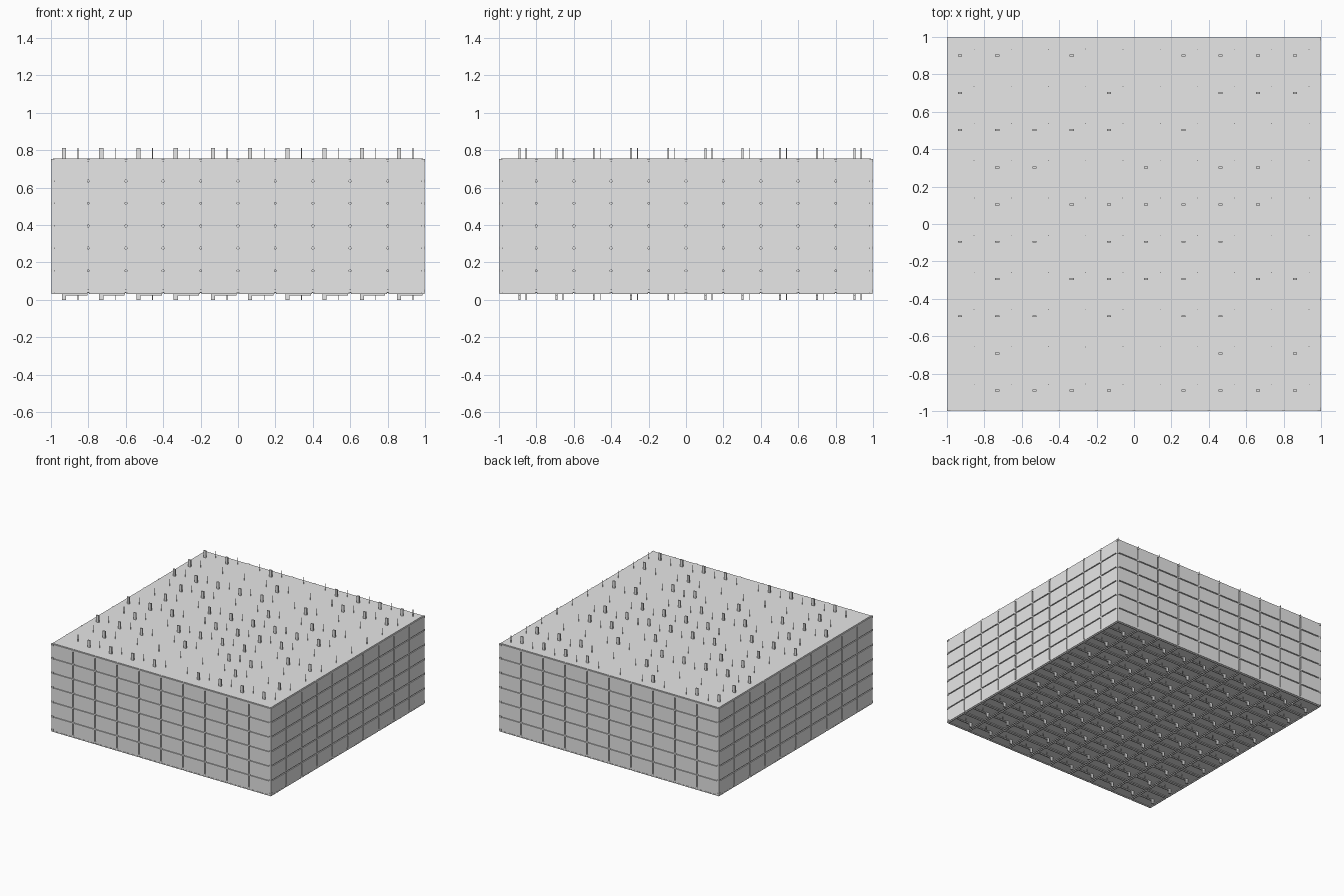
import bpy
import bmesh
from mathutils import Matrix, Vector

cube = bpy.data.objects.get("Cube")
if cube:
    bpy.data.objects.remove(cube, do_unlink=True)

N, ROWS = 10, 6                 # cells per side, wall courses
BASE, TOP = 0.037, 0.755        # underside and roof of the block
PITCH, COURSE = 2 / N, (TOP - BASE) / ROWS
GAP, DEPTH = 0.008, 0.01        # joint between panels

grey = bpy.data.materials.new("light_grey")
grey.diffuse_color = (0.8, 0.8, 0.8, 1)
grey.use_nodes = True
grey.node_tree.nodes["Principled BSDF"].inputs["Base Color"].default_value = (0.8, 0.8, 0.8, 1)


def box(bm, lo, hi, turn=Matrix()):
    lo, hi = Vector(lo), Vector(hi)
    m = turn @ Matrix.Translation((lo + hi) / 2) @ Matrix.Diagonal((*(hi - lo), 1))
    bmesh.ops.create_cube(bm, size=1, matrix=m)


def rod(bm, x, y, z0, z1, r):
    bmesh.ops.create_cone(bm, cap_ends=True, segments=8, radius1=r, radius2=r, depth=z1 - z0,
                          matrix=Matrix.Translation((x, y, (z0 + z1) / 2)))


def finish(bm, name):
    mesh = bpy.data.meshes.new(name)
    bm.to_mesh(mesh)
    bm.free()
    mesh.materials.append(grey)
    obj = bpy.data.objects.new(name, mesh)
    bpy.context.collection.objects.link(obj)


# Solid core and flat roof
bm = bmesh.new()
s = 1 - DEPTH
box(bm, (-s, -s, BASE), (s, s, TOP))
finish(bm, "core_block")

# Wall panels with open joints, and small clips where joints cross
panels, clips = bmesh.new(), bmesh.new()
for side in range(4):
    turn = Matrix.Rotation(side * 1.5707963, 4, "Z")
    for r in range(ROWS):
        z = BASE + r * COURSE
        for c in range(N):
            x = -1 + c * PITCH
            left = x + (GAP / 2 if c else 0.002)
            right = x + PITCH - (GAP / 2 if c < N - 1 else 0.002)
            box(panels, (left, -0.998, z + GAP / 2), (right, -0.98, z + COURSE - GAP / 2), turn)
    for r in range(ROWS + 1):
        z = min(max(BASE + r * COURSE, BASE + 0.01), TOP - 0.01)
        for c in range(N + 1):
            x = min(max(-1 + c * PITCH, -0.992), 0.992)
            box(clips, (x - 0.008, -1, z - 0.008), (x + 0.008, -0.98, z + 0.008), turn)
finish(panels, "wall_panels")
finish(clips, "joint_clips")

# Underside tile rims
bm = bmesh.new()
for i in range(N):
    for j in range(N):
        x, y = -1 + i * PITCH + 0.004, -1 + j * PITCH + 0.004
        w, t = PITCH - 0.008, 0.008
        for a, b, c, d in ((0, 0, w, t), (0, w - t, w, w), (0, t, t, w - t), (w - t, t, w, w - t)):
            box(bm, (x + a, y + b, BASE - 0.006), (x + c, y + d, BASE + 0.002))
finish(bm, "underside_rims")

# Roof posts, one string per row of cells from back to front
LAYOUT = ["XX.X..XXXX", "X...X..XXX", "XXXXX.X...", ".XX..X.XX.", ".X.XXXXXX.",
          "XXX.XXXX..", ".X.XXXX.XX", "XXX.X.XX..", ".X.....X.X", ".XXXX.XXXX"]
posts, pins = bmesh.new(), bmesh.new()
feet, brackets = bmesh.new(), bmesh.new()
for j, row in enumerate(LAYOUT):
    for i, mark in enumerate(row):
        x, y = -0.93 + i * 0.199, 0.9 - j * 0.199
        if mark == "X":
            box(posts, (x - 0.011, y - 0.005, TOP - 0.01), (x + 0.011, y + 0.005, 0.812))
        rod(pins, x + 0.075, y + 0.035, TOP - 0.01, 0.812, 0.002)
        # Hanging foot, pin and bracket below each cell
        box(feet, (x - 0.011, y - 0.005, 0), (x + 0.011, y + 0.005, BASE + 0.01))
        rod(pins, x + 0.075, y + 0.035, 0, BASE + 0.01, 0.002)
        box(brackets, (x, y - 0.005, 0.022), (x + 0.125, y + 0.005, 0.03))
finish(posts, "roof_posts")
finish(pins, "thin_pins")
finish(feet, "underside_feet")
finish(brackets, "underside_brackets")
